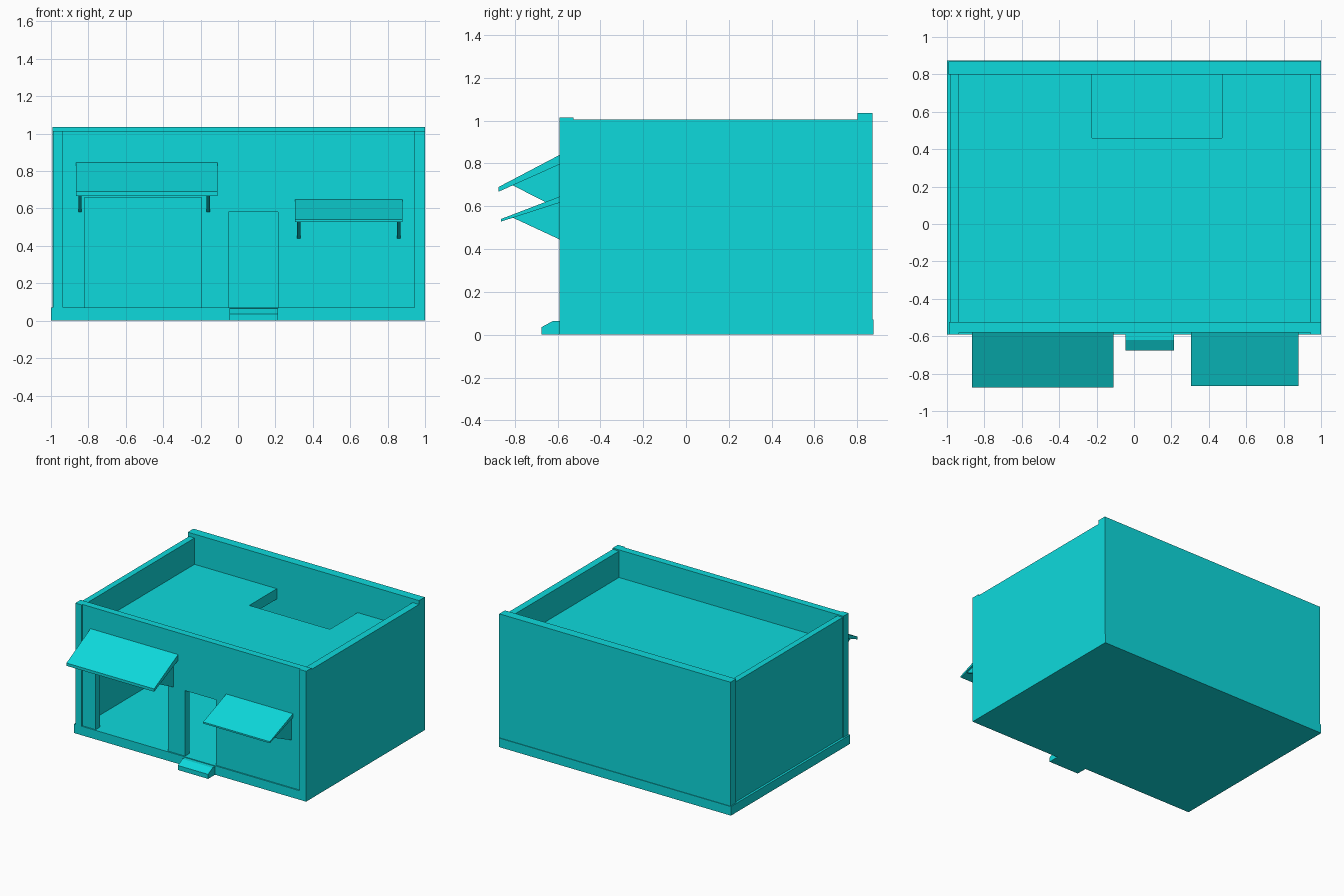
import bpy
import bmesh
from mathutils import Vector

cube = bpy.data.objects.get("Cube")
if cube:
    bpy.data.objects.remove(cube, do_unlink=True)

# Single paint colour
teal = bpy.data.materials.new("turquoise")
teal.use_nodes = True
colour = (0.004, 0.70, 0.72, 1)
teal.diffuse_color = colour
teal.node_tree.nodes["Principled BSDF"].inputs["Base Color"].default_value = colour


def prism(name, outline, axis, start, end):
    """Extrude a 2D outline along one axis; the outline uses the other two in order."""
    def place(p):
        v = list(p)
        v.insert(axis, start)
        return v

    bm = bmesh.new()
    face = bm.faces.new([bm.verts.new(place(p)) for p in outline])
    ext = bmesh.ops.extrude_face_region(bm, geom=[face])
    shift = Vector((0, 0, 0))
    shift[axis] = end - start
    bmesh.ops.translate(bm, vec=shift, verts=[g for g in ext["geom"] if isinstance(g, bmesh.types.BMVert)])
    bmesh.ops.recalc_face_normals(bm, faces=bm.faces)
    mesh = bpy.data.meshes.new(name)
    bm.to_mesh(mesh)
    bm.free()
    mesh.materials.append(teal)
    obj = bpy.data.objects.new(name, mesh)
    bpy.context.collection.objects.link(obj)
    return obj


def box(name, x, y, z):
    return prism(name, [(x[0], y[0]), (x[1], y[0]), (x[1], y[1]), (x[0], y[1])], 2, *z)


X, Y, Z = 0, 1, 2
BASE = 0.07      # top of the plinth and indoor floor
RIM = 1.005      # top of the side walls
FRONT_TOP = 1.015
FRONT, INNER, BACK = -0.59, -0.525, 0.80
LEFT, RIGHT = 0.945, -0.935   # inner faces of the side walls

# Plinth, side walls and taller back wall
box("plinth", (-1, 1), (FRONT, 0.875), (0, BASE))
box("left_wall", (LEFT, 1), (INNER, BACK), (BASE, RIM))
box("right_wall", (-0.982, RIGHT), (INNER, BACK), (BASE, RIM))
box("back_wall", (-0.993, 1), (BACK, 0.87), (BASE, 1.035))

# Corner pillars, standing slightly proud of the front wall
box("left_pillar", (LEFT, 1), (FRONT, INNER), (BASE, FRONT_TOP))
box("right_pillar", (-0.988, RIGHT), (FRONT, INNER), (BASE, FRONT_TOP))

# Front wall with a wide shop opening and a doorway
front = [(RIGHT, BASE), (RIGHT, FRONT_TOP), (LEFT, FRONT_TOP), (LEFT, BASE)]
for x0, x1, top in ((-0.05, 0.215, 0.58), (-0.82, -0.195, 0.66)):
    front += [(x1, BASE), (x1, top), (x0, top), (x0, BASE)]
prism("front_wall", front, Y, -0.58, INNER)

# Sunken roof slab with a stairwell cut into the back edge
roof = [(RIGHT, INNER), (LEFT, INNER), (LEFT, BACK), (0.47, BACK),
        (0.47, 0.46), (-0.225, 0.46), (-0.225, BACK), (RIGHT, BACK)]
prism("roof_slab", roof, Z, 0.72, 0.80)

# Doorstep with a sloped nose
step = [(-0.675, 0), (-0.675, 0.035), (-0.62, 0.065), (FRONT, 0.065), (FRONT, 0)]
prism("doorstep", step, X, -0.045, 0.215)


def awning(name, x0, x1, plate, bracket, inset):
    """Sloped awning plate on two triangular brackets."""
    prism(name, plate, X, x0, x1)
    for side, bx in (("right", x0 + inset[0]), ("left", x1 - inset[1])):
        prism(f"{name}_{side}_bracket", bracket, X, bx - 0.009, bx + 0.009)


awning("large_awning", -0.865, -0.11,
       [(-0.58, 0.845), (-0.875, 0.69), (-0.875, 0.668), (-0.58, 0.80)],
       [(-0.58, 0.58), (-0.81, 0.698), (-0.58, 0.803)], (0.02, 0.05))
awning("small_awning", 0.305, 0.88,
       [(-0.58, 0.649), (-0.865, 0.54), (-0.865, 0.528), (-0.58, 0.62)],
       [(-0.58, 0.44), (-0.81, 0.547), (-0.58, 0.622)], (0.02, 0.02))
